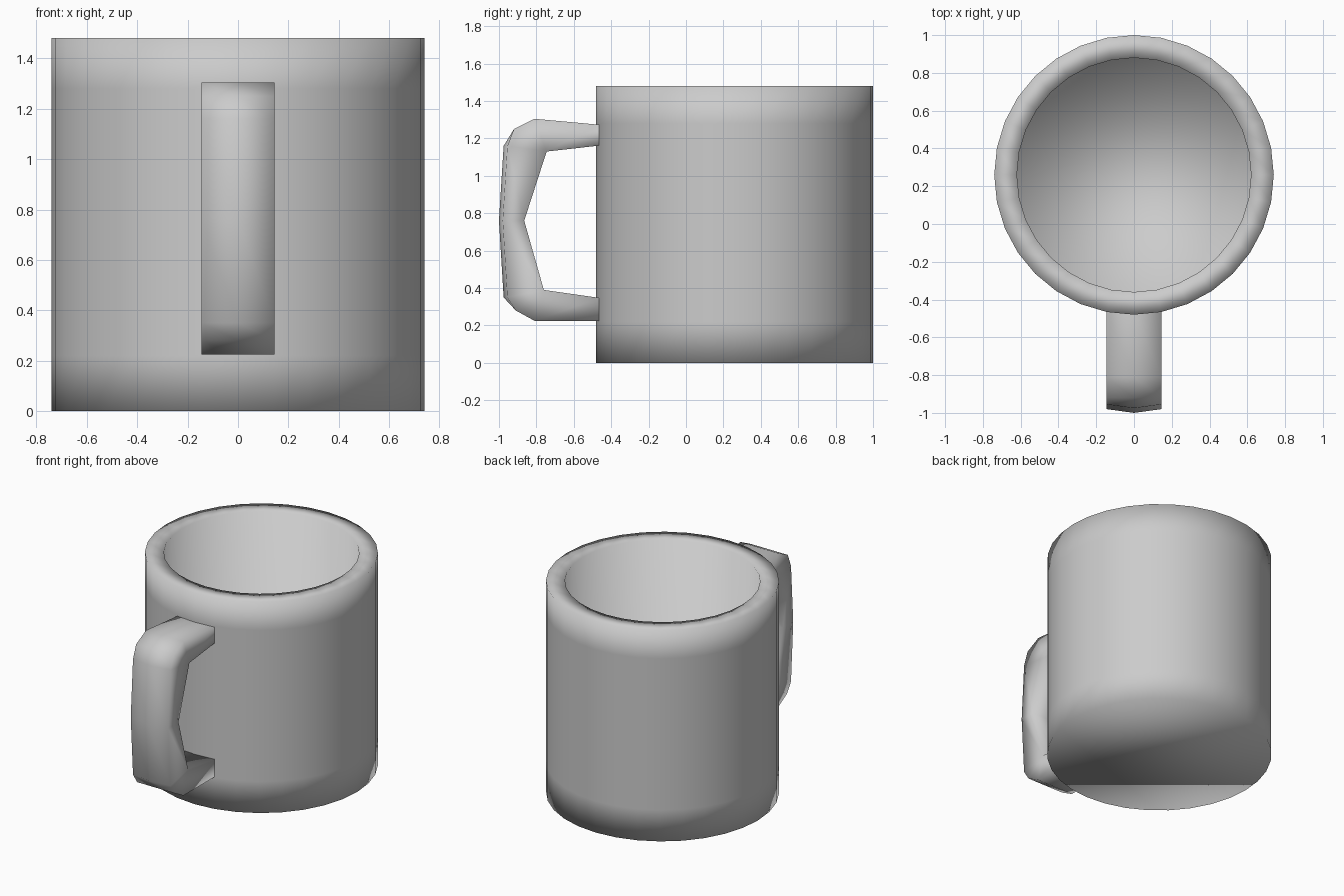
import bpy, bmesh, math

if "Cube" in bpy.data.objects:
    bpy.data.objects.remove(bpy.data.objects["Cube"])

SIDES, CY = 32, 0.26


def finish(bm, name):
    bmesh.ops.recalc_face_normals(bm, faces=bm.faces)
    for f in bm.faces:
        f.smooth = True
    me = bpy.data.meshes.new(name)
    bm.to_mesh(me)
    bm.free()
    ob = bpy.data.objects.new(name, me)
    bpy.context.collection.objects.link(ob)
    return ob


def bridge(bm, a, b, closed):
    n = len(a)
    for i in range(n if closed else n - 1):
        j = (i + 1) % n
        bm.faces.new((a[i], a[j], b[j], b[i]))


# Mug body: outer wall, rim, inner wall and floor as (radius, z) rings
profile = [(0.74, 0), (0.74, 0.22), (0.74, 1.28), (0.74, 1.48),
           (0.62, 1.48), (0.62, 0.12)]
bm = bmesh.new()
rings = []
for r, z in profile:
    angles = [2 * math.pi * i / SIDES for i in range(SIDES)]
    rings.append([bm.verts.new((r * math.cos(a), CY + r * math.sin(a), z))
                  for a in angles])
for a, b in zip(rings, rings[1:]):
    bridge(bm, a, b, True)
bm.faces.new(rings[0])
bm.faces.new(rings[-1])
finish(bm, "mug_body")

# Handle: side outline (y, z) swept across its width, outer face slightly crowned
outer = [(-0.46, 1.273), (-0.81, 1.305), (-0.92, 1.25), (-0.975, 1.16),
         (-1.0, 0.76), (-0.975, 0.35), (-0.91, 0.28), (-0.81, 0.225),
         (-0.46, 0.225)]
inner = [(-0.46, 0.347), (-0.76, 0.39), (-0.865, 0.76), (-0.745, 1.13),
         (-0.46, 1.162)]
bm = bmesh.new()
columns = []
for x in (-0.145, 0, 0.145):
    col = []
    for y, z in outer + inner:
        crown = 0.02 if x and y < -0.95 else 0
        col.append(bm.verts.new((x, y + crown, z)))
    columns.append(col)
for a, b in zip(columns, columns[1:]):
    bridge(bm, a, b, False)
# Side walls: quads and fans between the outer and inner outline
pairs = [(0, 13), (1, 12), (2, 12), (3, 12), (4, 11), (5, 10), (6, 10), (7, 10), (8, 9)]
for col in (columns[0], columns[2]):
    for (o1, i1), (o2, i2) in zip(pairs, pairs[1:]):
        loop = [col[o1], col[o2], col[i2]] + ([col[i1]] if i1 != i2 else [])
        bm.faces.new(loop)
finish(bm, "handle")
